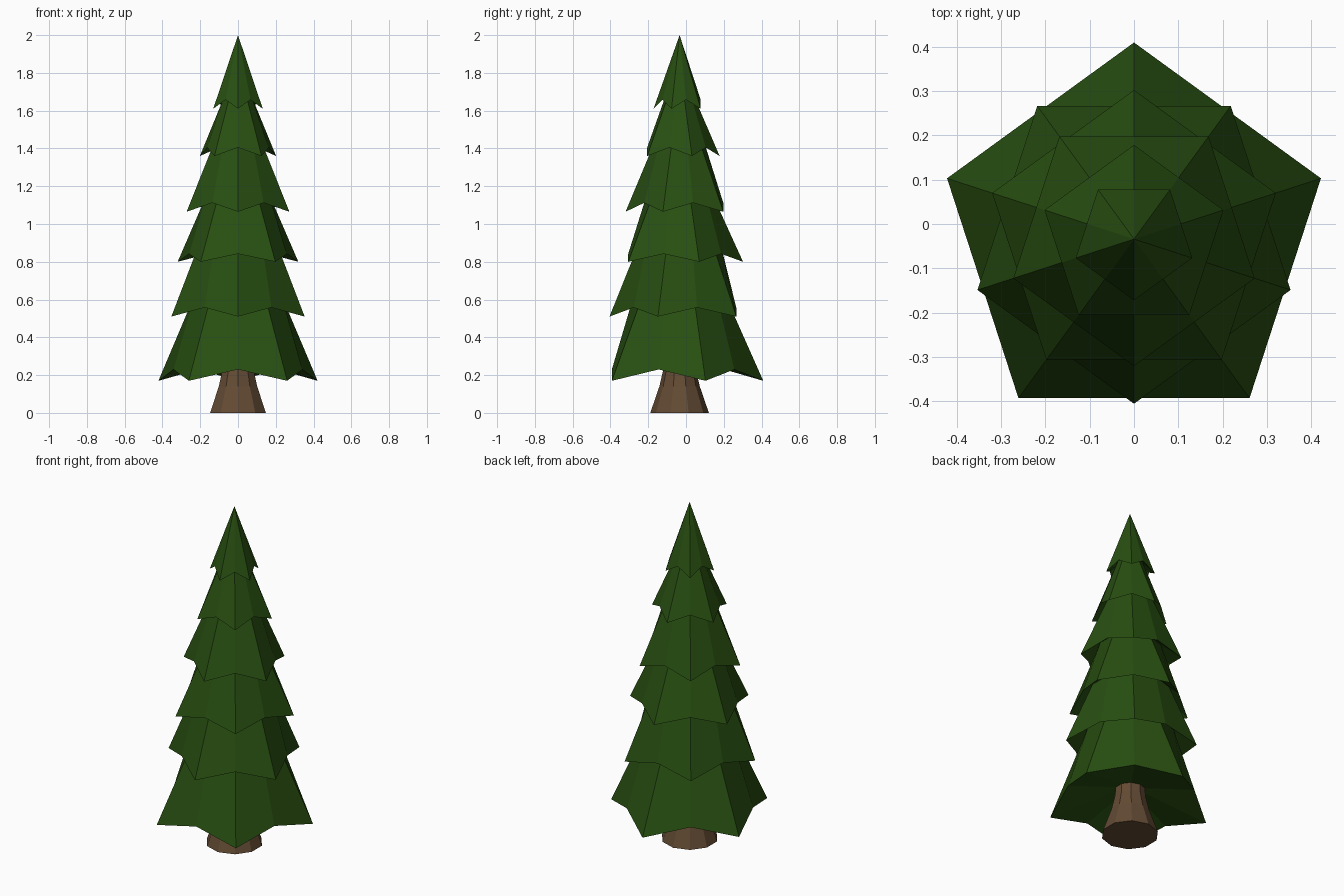
import bpy, bmesh, math

if "Cube" in bpy.data.objects:
    bpy.data.objects.remove(bpy.data.objects["Cube"], do_unlink=True)

AXIS_Y = -0.034  # the tree axis sits slightly forward of the origin
SIDES = 10


def make_material(name, colour):
    mat = bpy.data.materials.new(name)
    mat.use_nodes = True
    mat.diffuse_color = colour
    mat.node_tree.nodes["Principled BSDF"].inputs["Base Color"].default_value = colour
    return mat


def add_ring(bm, radii, heights, turn=0):
    """Ten points around the axis; radii and heights alternate in pairs."""
    ring = []
    for i in range(SIDES):
        a = math.pi / 2 + math.tau * i / SIDES
        k = (i + turn) % 2
        ring.append(bm.verts.new((radii[k] * math.cos(a),
                                  AXIS_Y + radii[k] * math.sin(a), heights[k])))
    return ring


def bridge(bm, low, high):
    for i in range(SIDES):
        j = (i + 1) % SIDES
        bm.faces.new((low[i], low[j], high[j], high[i]))


def finish(bm, name, mat):
    bmesh.ops.recalc_face_normals(bm, faces=bm.faces)
    mesh = bpy.data.meshes.new(name)
    bm.to_mesh(mesh)
    bm.free()
    mesh.materials.append(mat)
    obj = bpy.data.objects.new(name, mesh)
    bpy.context.collection.objects.link(obj)
    return obj


green = make_material("needle green", (0.021, 0.078, 0.0056, 1))
brown = make_material("bark brown", (0.125, 0.070, 0.034, 1))

# Trunk: flared base narrowing up into the lowest branches
bm = bmesh.new()
rings = [add_ring(bm, (r, r), (z, z))
         for r, z in ((0.155, 0), (0.107, 0.14), (0.086, 0.23), (0.082, 0.32))]
for low, high in zip(rings, rings[1:]):
    bridge(bm, low, high)
bm.faces.new(rings[0])
bm.faces.new(rings[-1])
finish(bm, "trunk", brown)

# Branch tiers: corner radius, corner height, notch height, top radius, top height
tiers = [
    (0.443, 0.17, 0.230, 0.243, 0.62),
    (0.371, 0.51, 0.558, 0.218, 0.89),
    (0.336, 0.80, 0.842, 0.172, 1.16),
    (0.286, 1.065, 1.112, 0.125, 1.45),
    (0.212, 1.36, 1.405, 0.070, 1.69),
    (0.138, 1.61, 1.658, 0, 2.0),
]
bm = bmesh.new()
inner = add_ring(bm, (0.08, 0.08), (0.28, 0.28))
bm.faces.new(inner)
for n, (radius, corner_z, notch_z, top_r, top_z) in enumerate(tiers):
    # Five drooping corners, turned by half a step on every second tier
    notch_r = radius * math.cos(math.pi / 5)
    rim = add_ring(bm, (radius, notch_r), (corner_z, notch_z), n)
    bridge(bm, inner, rim)
    if top_r:
        inner = add_ring(bm, (top_r, top_r), (top_z, top_z))
        bridge(bm, rim, inner)
    else:
        tip = bm.verts.new((0, AXIS_Y, top_z))
        for i in range(SIDES):
            bm.faces.new((rim[i], rim[(i + 1) % SIDES], tip))
finish(bm, "branches", green)
